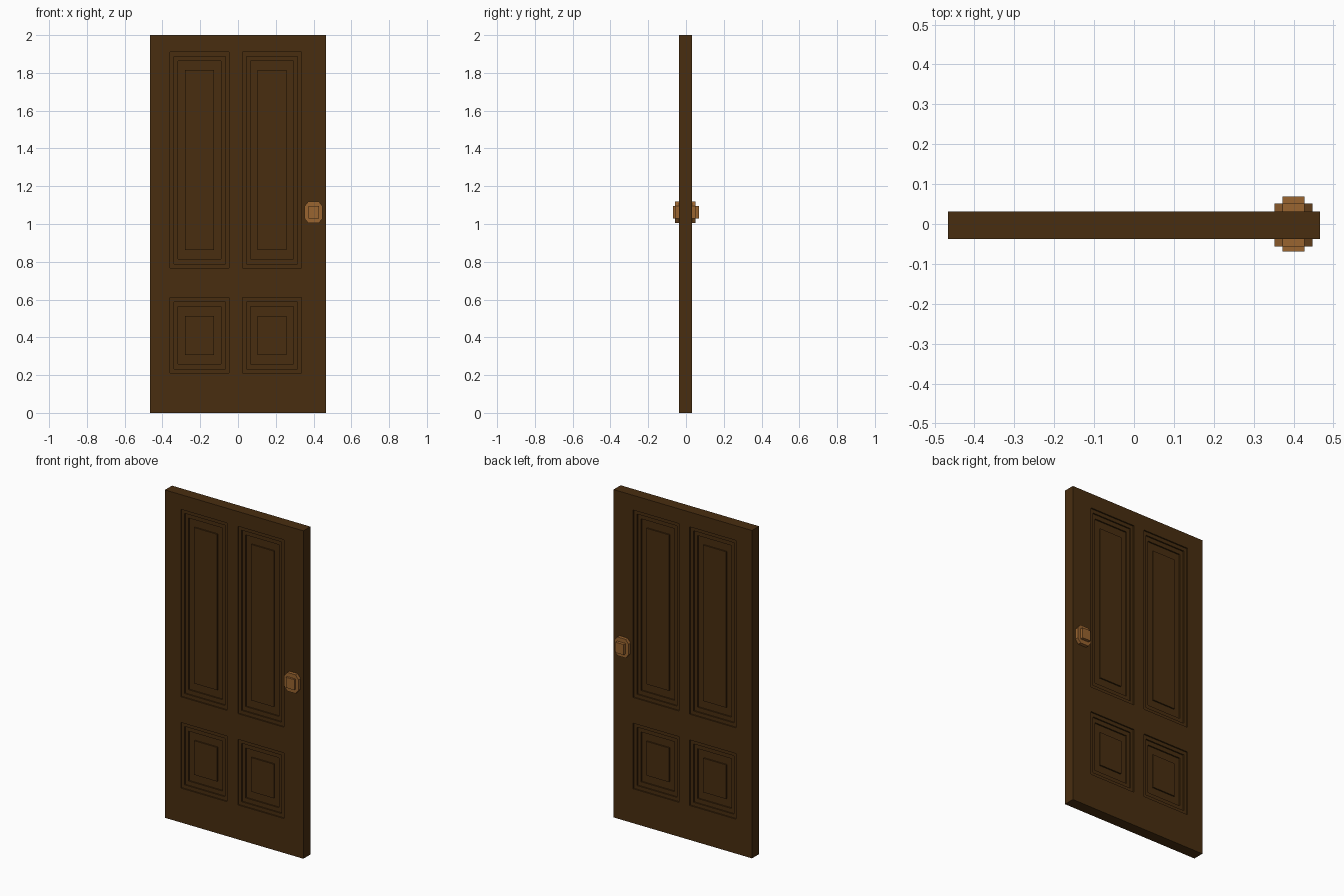
import bpy, bmesh

if "Cube" in bpy.data.objects:
    bpy.data.objects.remove(bpy.data.objects["Cube"])


def material(name, rgb):
    m = bpy.data.materials.new(name)
    m.diffuse_color = (*rgb, 1.0)
    m.use_nodes = True
    m.node_tree.nodes["Principled BSDF"].inputs["Base Color"].default_value = m.diffuse_color
    return m


WOOD = material("dark brown wood", (0.066, 0.027, 0.005))
BRASS = material("bronze", (0.32, 0.128, 0.029))


def finish(bm, name, mat):
    bmesh.ops.remove_doubles(bm, verts=bm.verts, dist=1e-5)
    bmesh.ops.recalc_face_normals(bm, faces=bm.faces)
    me = bpy.data.meshes.new(name)
    bm.to_mesh(me)
    bm.free()
    me.materials.append(mat)
    ob = bpy.data.objects.new(name, me)
    bpy.context.collection.objects.link(ob)
    return ob


# door slab limits, and cut lines framing the four panels
FRONT, BACK = -0.037, 0.031
XS = [-0.467, -0.36, -0.047, 0.025, 0.335, 0.467]
ZS = [0.0, 0.21, 0.61, 0.767, 1.91, 2.0]
# stepped moulding: (inset x, inset z, depth)
D = 0.008
STEPS = [(0, 0, 0), (0, 0, D), (.02, .022, D), (.02, .022, 2 * D),
         (.042, .048, 2 * D), (.042, .048, 3 * D),
         (.079, .096, 3 * D), (.079, .096, 2 * D)]


def panel(bm, x0, x1, z0, z1, y, inward):
    prev = None
    for ix, iz, d in STEPS:
        yy = y + inward * d
        ring = [bm.verts.new((x, yy, z)) for x, z in
                ((x0 + ix, z0 + iz), (x1 - ix, z0 + iz),
                 (x1 - ix, z1 - iz), (x0 + ix, z1 - iz))]
        if prev:
            for k in range(4):
                n = (k + 1) % 4
                bm.faces.new((prev[k], prev[n], ring[n], ring[k]))
        # merging coincident rings is avoided because every step moves
        prev = ring
    bm.faces.new(prev)


def quad(bm, *pts):
    bm.faces.new([bm.verts.new(p) for p in pts])


# door leaf with four stepped panels on both faces
bm = bmesh.new()
for y, inward in ((FRONT, 1), (BACK, -1)):
    for i in range(5):
        for j in range(5):
            x0, x1, z0, z1 = XS[i], XS[i + 1], ZS[j], ZS[j + 1]
            if i in (1, 3) and j in (1, 3):
                panel(bm, x0, x1, z0, z1, y, inward)
            else:
                quad(bm, (x0, y, z0), (x1, y, z0), (x1, y, z1), (x0, y, z1))
# outer edges of the leaf
for i in range(5):
    for z in (ZS[0], ZS[-1]):
        quad(bm, (XS[i], FRONT, z), (XS[i + 1], FRONT, z),
             (XS[i + 1], BACK, z), (XS[i], BACK, z))
    for x in (XS[0], XS[-1]):
        quad(bm, (x, FRONT, ZS[i]), (x, BACK, ZS[i]),
             (x, BACK, ZS[i + 1]), (x, FRONT, ZS[i + 1]))
finish(bm, "door_leaf", WOOD)


def prism(bm, outline, y0, y1):
    a = [bm.verts.new((x, y0, z)) for x, z in outline]
    b = [bm.verts.new((x, y1, z)) for x, z in outline]
    bm.faces.new(a)
    bm.faces.new(b[::-1])
    for k in range(len(a)):
        n = (k + 1) % len(a)
        bm.faces.new((a[k], b[k], b[n], a[n]))


# door knobs: eight-sided body with a square cap, one per face
CX, CZ = 0.40, 1.062
W, H, w, h = 0.048, 0.057, 0.028, 0.032
OCT = [(CX + sx, CZ + sz) for sx, sz in
       ((W, -h), (W, h), (w, H), (-w, H), (-W, h), (-W, -h), (-w, -H), (w, -H))]
CAP = [(CX - w, CZ - h), (CX + w, CZ - h), (CX + w, CZ + h), (CX - w, CZ + h)]
for name, face, body, tip in (("front_knob", FRONT, -0.057, -0.069),
                              ("back_knob", BACK, 0.051, 0.069)):
    bm = bmesh.new()
    prism(bm, OCT, face, body)
    ob = finish(bm, name, BRASS)
    bm = bmesh.new()
    prism(bm, CAP, body, tip)
    finish(bm, name + "_cap", BRASS)
